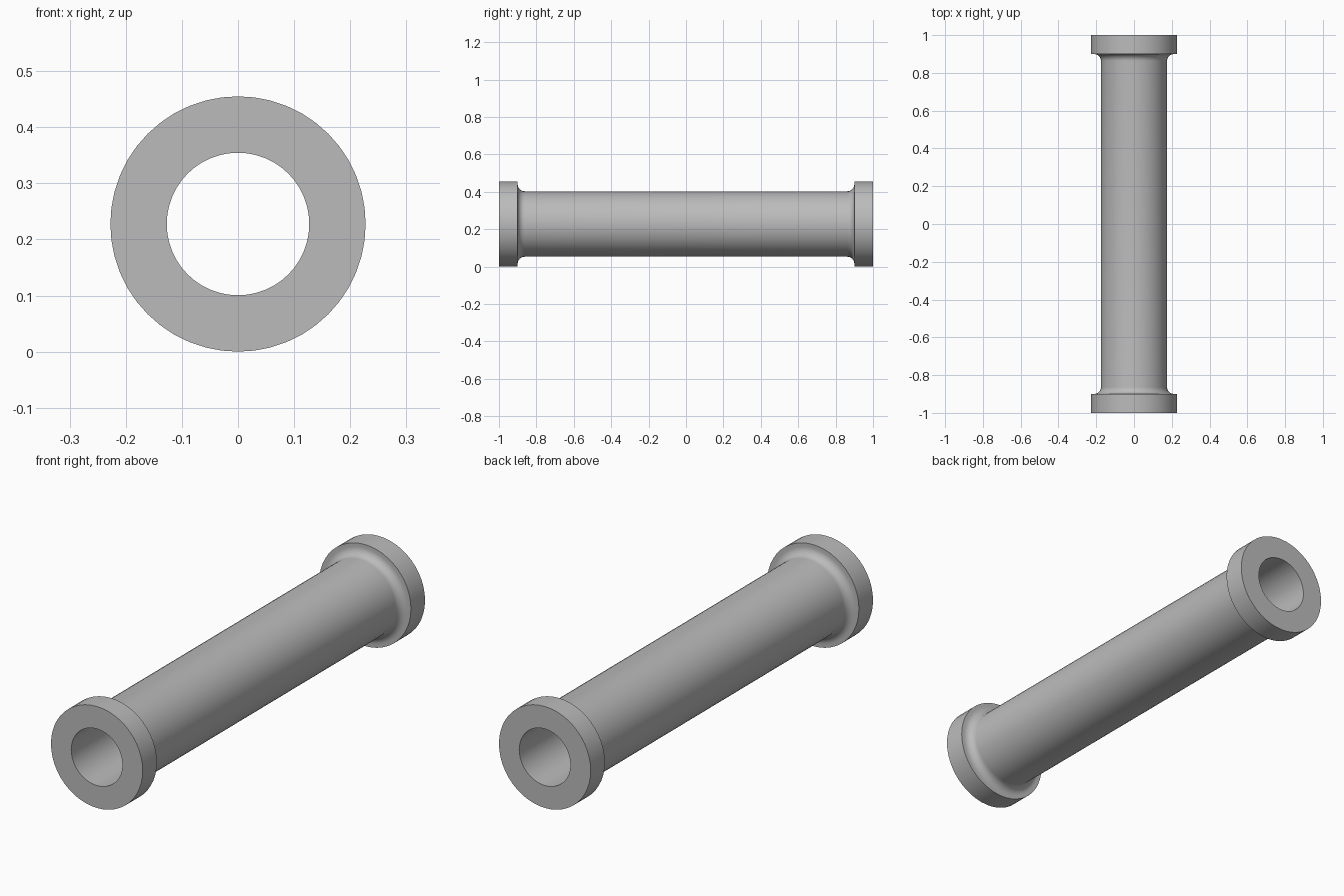
import bpy, bmesh, math
from mathutils import Vector, Matrix

cube = bpy.data.objects.get("Cube")
if cube:
    bpy.data.objects.remove(cube)

SEGMENTS = 48
HALF = 1.0
R_FLANGE, R_PIPE, R_BORE = 0.2275, 0.175, 0.127
FLANGE_Y, FILLET = 0.9, 0.037

# Grey metal
metal = bpy.data.materials.new("grey metal")
metal.use_nodes = True
colour = (0.5, 0.5, 0.5, 1)
metal.diffuse_color = colour
metal.node_tree.nodes["Principled BSDF"].inputs["Base Color"].default_value = colour

# Half profile (radius, y): bore, end face, flange rim, step and concave fillet
half = [(R_BORE, HALF), (R_FLANGE, HALF), (R_FLANGE, FLANGE_Y)]
for i in range(9):
    a = math.pi / 2 * i / 8
    half.append((R_PIPE + FILLET * (1 - math.sin(a)),
                 FLANGE_Y - FILLET * (1 - math.cos(a))))
profile = half + [(r, -y) for r, y in reversed(half)]

# Spin the closed profile around the y axis
bm = bmesh.new()
verts = [bm.verts.new((r, y, 0)) for r, y in profile]
edges = [bm.edges.new((verts[i - 1], verts[i])) for i in range(len(verts))]
bmesh.ops.spin(bm, geom=verts + edges, cent=(0, 0, 0), axis=(0, 1, 0),
               angle=math.tau, steps=SEGMENTS, use_merge=True)
bmesh.ops.remove_doubles(bm, verts=bm.verts, dist=0.0001)
bmesh.ops.recalc_face_normals(bm, faces=bm.faces)
bmesh.ops.translate(bm, verts=bm.verts, vec=(0, 0, R_FLANGE))

mesh = bpy.data.meshes.new("flanged_pipe")
bm.to_mesh(mesh)
bm.free()
mesh.materials.append(metal)
pipe = bpy.data.objects.new("flanged_pipe", mesh)
bpy.context.collection.objects.link(pipe)

# Smooth shading with crisp flange edges
bpy.ops.object.select_all(action="DESELECT")
pipe.select_set(True)
bpy.context.view_layer.objects.active = pipe
bpy.ops.object.shade_smooth_by_angle(angle=math.radians(30))
